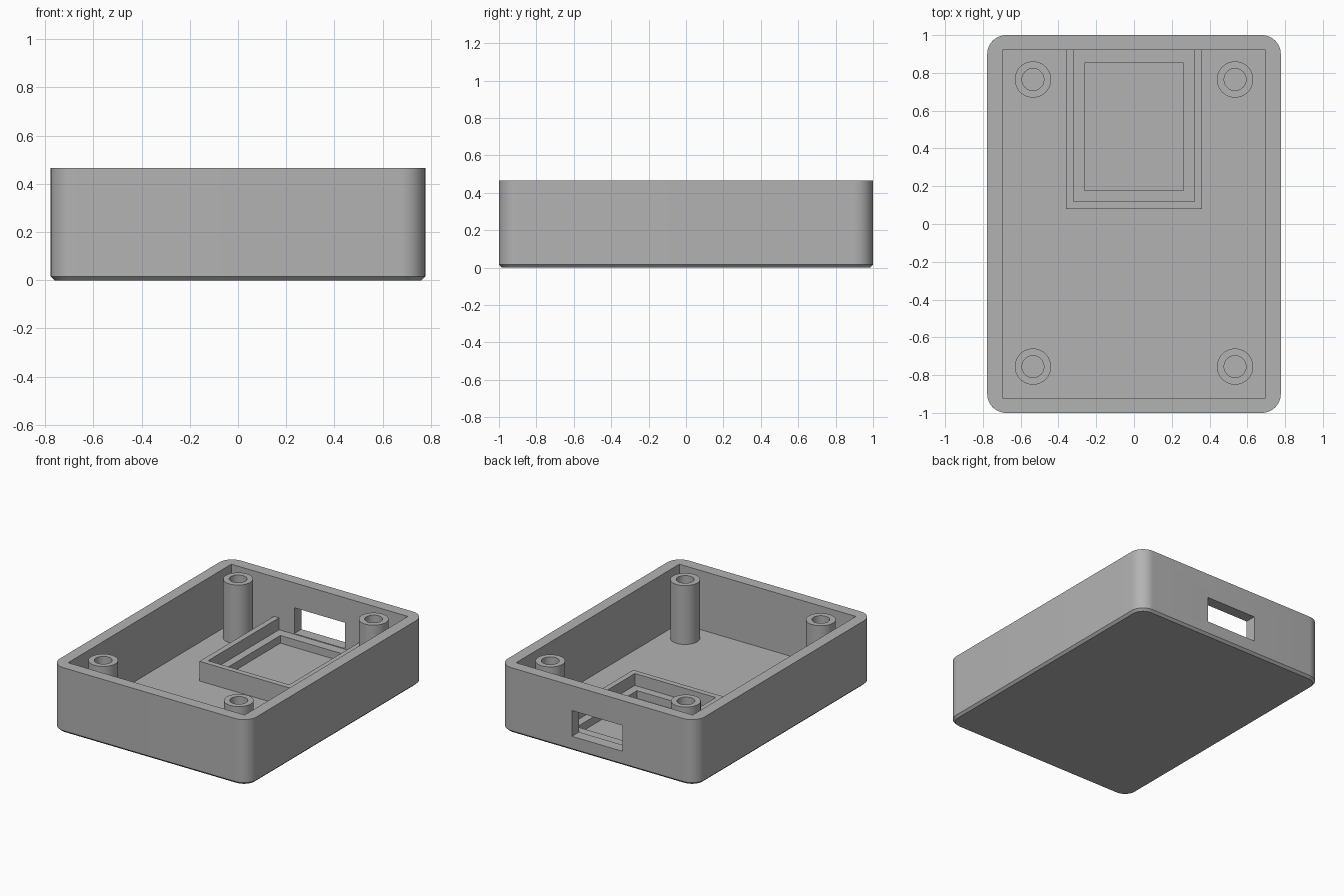
import bpy
import bmesh
import math

cube = bpy.data.objects.get("Cube")
if cube:
    bpy.data.objects.remove(cube, do_unlink=True)

HALF_X, HALF_Y, HEIGHT = 0.777, 1.0, 0.465
WALL, FLOOR, RADIUS, CHAMFER = 0.08, 0.043, 0.1, 0.016
IN_X, IN_Y = HALF_X - WALL, HALF_Y - WALL

grey = bpy.data.materials.new("plain grey")
grey.use_nodes = True
grey.diffuse_color = (0.45, 0.45, 0.45, 1)
grey.node_tree.nodes["Principled BSDF"].inputs["Base Color"].default_value = grey.diffuse_color


def rect(x0, x1, y0, y1):
    return [(x0, y0), (x1, y0), (x1, y1), (x0, y1)]


def circle(cx, cy, r, n=48):
    return [(cx + r * math.cos(math.tau * i / n), cy + r * math.sin(math.tau * i / n)) for i in range(n)]


def rounded(hx, hy, r, steps=12):
    points = []
    for k, (sx, sy) in enumerate([(1, 1), (-1, 1), (-1, -1), (1, -1)]):
        for i in range(steps + 1):
            a = math.pi / 2 * (k + i / steps)
            points.append((sx * (hx - r) + r * math.cos(a), sy * (hy - r) + r * math.sin(a)))
    return points


def loft(name, loops, closed=False):
    """Join (outline, z) loops in order; cap the ends, or close into a ring."""
    bm = bmesh.new()
    rows = [[bm.verts.new((x, y, z)) for x, y in outline] for outline, z in loops]
    pairs = list(zip(rows, rows[1:]))
    if closed:
        pairs.append((rows[-1], rows[0]))
    else:
        bm.faces.new(rows[0][::-1])
        bm.faces.new(rows[-1])
    for low, high in pairs:
        for i in range(len(low)):
            j = (i + 1) % len(low)
            bm.faces.new((low[i], low[j], high[j], high[i]))
    bmesh.ops.recalc_face_normals(bm, faces=bm.faces)
    mesh = bpy.data.meshes.new(name)
    bm.to_mesh(mesh)
    bm.free()
    mesh.materials.append(grey)
    obj = bpy.data.objects.new(name, mesh)
    bpy.context.collection.objects.link(obj)
    return obj


def ring(name, outer, inner, z0, z1):
    return loft(name, [(outer, z0), (outer, z1), (inner, z1), (inner, z0)], closed=True)


def activate(obj):
    bpy.ops.object.select_all(action='DESELECT')
    obj.select_set(True)
    bpy.context.view_layer.objects.active = obj


def cut(obj, cutter):
    cutter.hide_render = True
    mod = obj.modifiers.new("cut", 'BOOLEAN')
    mod.operation, mod.solver, mod.object = 'DIFFERENCE', 'EXACT', cutter
    activate(obj)
    bpy.ops.object.modifier_apply(modifier=mod.name)
    bpy.data.objects.remove(cutter, do_unlink=True)


def smooth(obj):
    activate(obj)
    bpy.ops.object.shade_smooth_by_angle(angle=math.radians(30))


# Open box with rounded corners and a chamfered base
side = rounded(HALF_X, HALF_Y, RADIUS)
base = rounded(HALF_X - CHAMFER, HALF_Y - CHAMFER, RADIUS - CHAMFER)
case = loft("case_shell", [(base, 0), (side, CHAMFER), (side, HEIGHT)])
cavity = rect(-IN_X, IN_X, -IN_Y, IN_Y)
cut(case, loft("cavity_cutter", [(cavity, FLOOR), (cavity, 1)]))

# Port opening through the back wall
port = rect(-0.2, 0.2, IN_Y - 0.05, HALF_Y + 0.05)
cut(case, loft("port_cutter", [(port, 0.103), (port, 0.287)]))
smooth(case)

# Four hollow screw posts
for sx, x_name in ((-1, "right"), (1, "left")):
    for y, y_name in ((-0.755, "front"), (0.765, "back")):
        post = ring(f"{y_name}_{x_name}_screw_post", circle(sx * 0.535, y, 0.096),
                    circle(sx * 0.535, y, 0.058), FLOOR, HEIGHT - 0.002)
        smooth(post)

# U-shaped tray wall against the back, with a support ledge inside
TRAY_X, TRAY_Y, TRAY_WALL = 0.36, 0.08, 0.04
inner_x, inner_y = TRAY_X - TRAY_WALL, TRAY_Y + TRAY_WALL
u_shape = [(-TRAY_X, IN_Y), (-TRAY_X, TRAY_Y), (TRAY_X, TRAY_Y), (TRAY_X, IN_Y),
           (inner_x, IN_Y), (inner_x, inner_y), (-inner_x, inner_y), (-inner_x, IN_Y)]
loft("tray_wall", [(u_shape, FLOOR), (u_shape, 0.183)])
ring("tray_ledge", rect(-inner_x, inner_x, inner_y, IN_Y),
     rect(-0.263, 0.263, 0.177, 0.853), FLOOR, 0.098)
